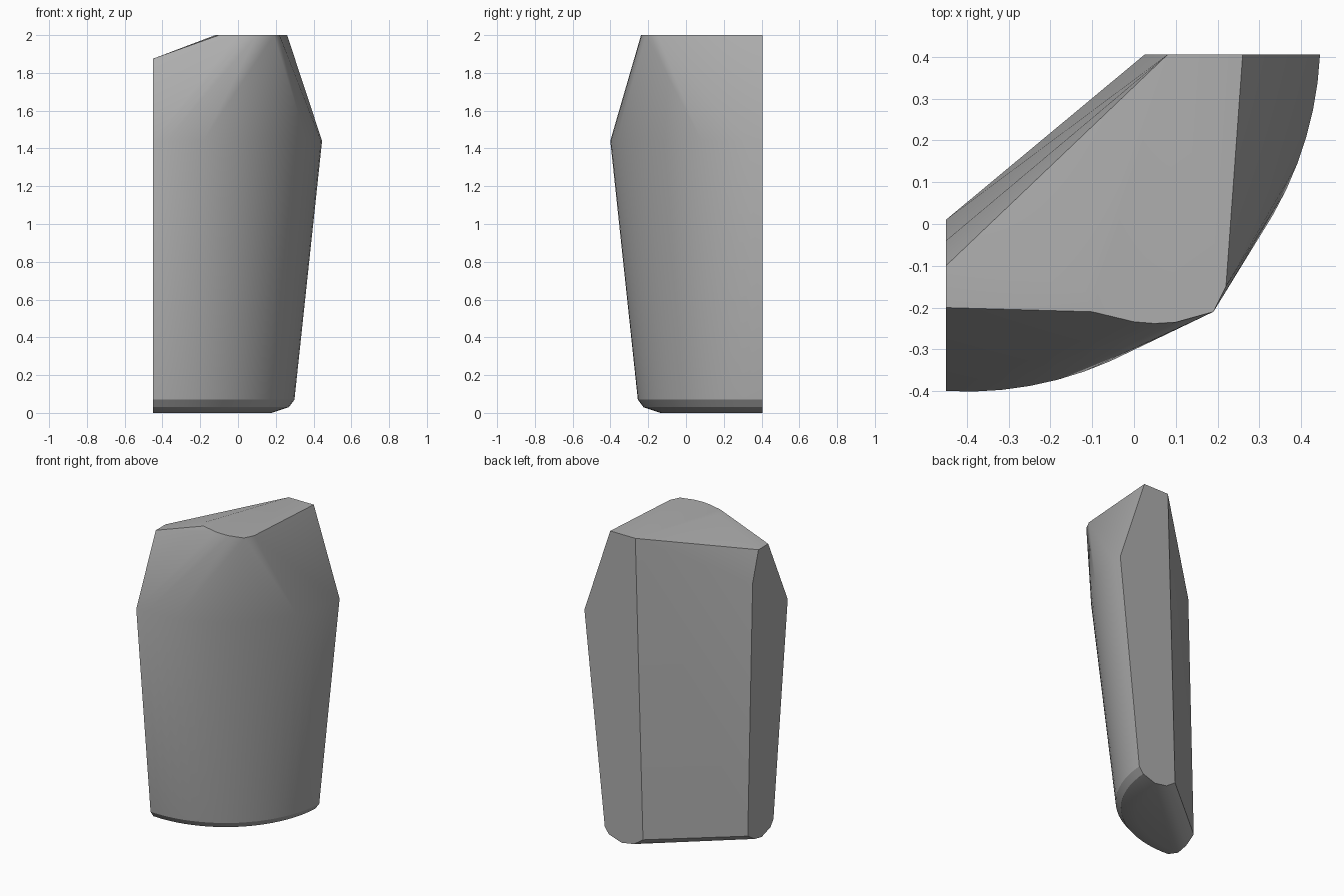
import bpy
import bmesh
import math

cube = bpy.data.objects.get("Cube")
if cube:
    bpy.data.objects.remove(cube)

# Stone colour
stone = bpy.data.materials.new("stone_grey")
stone.use_nodes = True
grey = (0.42, 0.42, 0.42, 1)
stone.diffuse_color = grey
stone.node_tree.nodes["Principled BSDF"].inputs["Base Color"].default_value = grey

LEFT, BACK = -0.45, 0.405      # the two flat end planes
CX, CY = -0.4, 0.445           # centre of the curved outer wall


def arc(radius, z, steps=20):
    """Outer wall curve at one height, running from end plane to end plane."""
    start = -math.pi / 2 - math.asin((CX - LEFT) / radius)
    end = -math.asin((CY - BACK) / radius)
    angles = [start + (end - start) * i / steps for i in range(steps + 1)]
    return [(CX + radius * math.cos(a), CY + radius * math.sin(a), z) for a in angles]


# Outer wall: rounded foot, flaring up to the shoulder
points = []
for radius, z in ((0.58, 0), (0.67, 0.03), (0.70, 0.07), (0.846, 1.44)):
    points += arc(radius, z)

# Level top and its curved crest
crest = [(0.08, BACK), (0.26, BACK), (0.22, -0.15), (0.19, -0.21), (0.1, -0.235),
         (0.05, -0.238), (0, -0.234), (-0.1, -0.21), (-0.12, -0.15)]
points += [(x, y, 2) for x, y in crest]

# Lowered end of the top and the chamfer beside it
points += [(LEFT, -0.2, 1.875), (LEFT, -0.1, 1.875), (LEFT, -0.04, 1.68)]

# Inner wall foot
points += [(0.09, BACK, 0.015), (0.025, BACK, 0.06),
           (LEFT, -0.06, 0.015), (LEFT, 0.01, 0.06)]

# Skin the sections into one solid
bm = bmesh.new()
for p in points:
    bm.verts.new(p)
hull = bmesh.ops.convex_hull(bm, input=bm.verts[:])
loose = {e for e in hull["geom_interior"] + hull["geom_unused"]
         if isinstance(e, bmesh.types.BMVert)}
bmesh.ops.delete(bm, geom=list(loose), context="VERTS")
bmesh.ops.dissolve_limit(bm, angle_limit=math.radians(0.5),
                         verts=bm.verts[:], edges=bm.edges[:])
bmesh.ops.recalc_face_normals(bm, faces=bm.faces[:])

mesh = bpy.data.meshes.new("curved_wall_block")
bm.to_mesh(mesh)
bm.free()
mesh.materials.append(stone)
block = bpy.data.objects.new("curved_wall_block", mesh)
bpy.context.collection.objects.link(block)

# Smooth the curved walls, keep the cut edges crisp
bpy.ops.object.select_all(action="DESELECT")
block.select_set(True)
bpy.context.view_layer.objects.active = block
bpy.ops.object.shade_smooth_by_angle(angle=math.radians(30))
